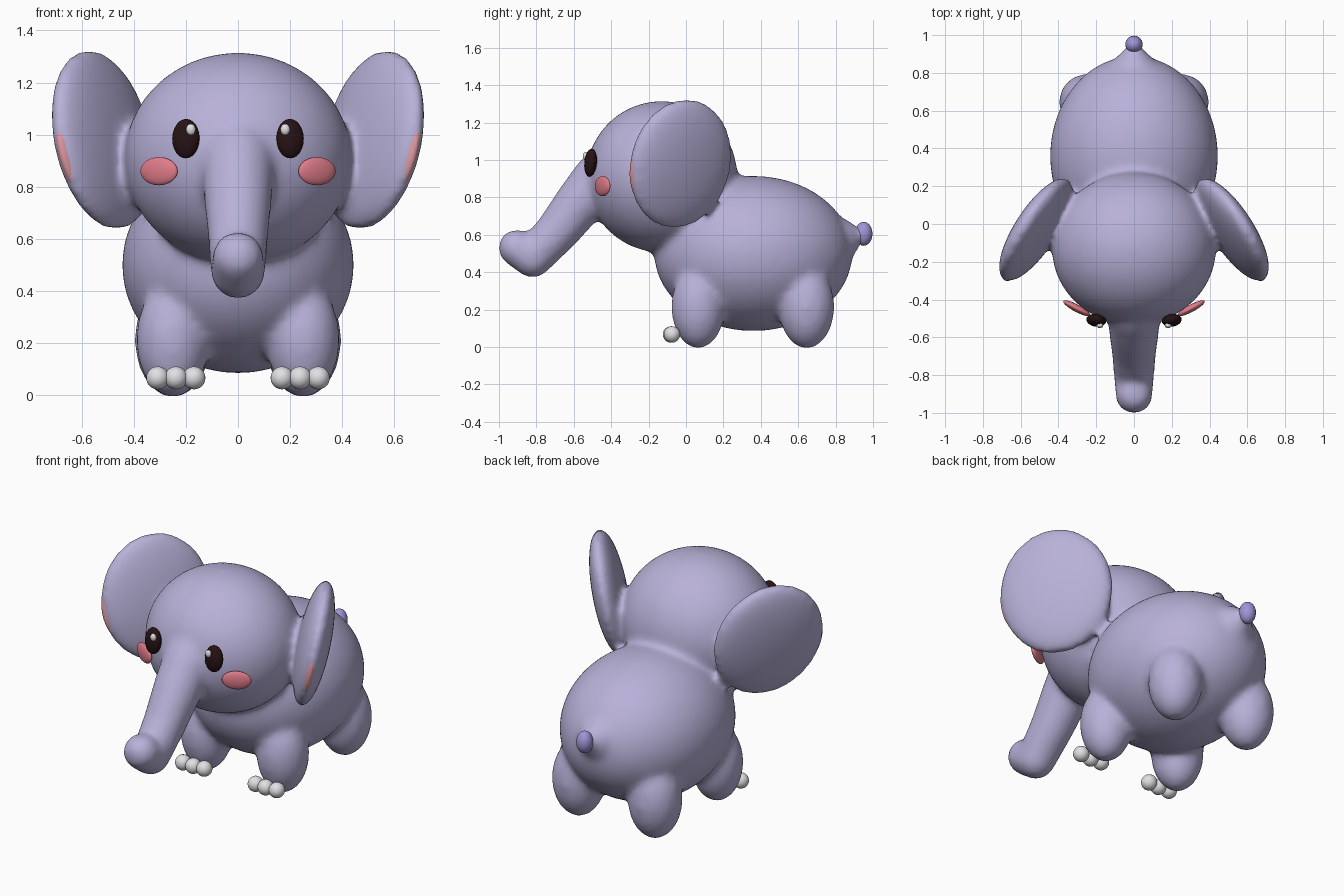
import bpy
import bmesh
from mathutils import Matrix, Vector

cube = bpy.data.objects.get("Cube")
if cube:
    bpy.data.objects.remove(cube, do_unlink=True)


def material(name, rgb):
    mat = bpy.data.materials.new(name)
    mat.use_nodes = True
    colour = (*rgb, 1.0)
    mat.diffuse_color = colour
    bsdf = next(n for n in mat.node_tree.nodes if n.type == "BSDF_PRINCIPLED")
    bsdf.inputs["Base Color"].default_value = colour
    return mat


lavender = material("lavender skin", (0.48, 0.44, 0.69))
violet = material("violet tail tip", (0.34, 0.30, 0.67))
rose = material("rose cheek", (0.74, 0.20, 0.25))
pink = material("pink ear lining", (0.72, 0.32, 0.36))
dark = material("dark eye", (0.02, 0.006, 0.007))
white = material("white", (0.75, 0.75, 0.78))


def unit_ball(segments):
    bm = bmesh.new()
    bmesh.ops.create_uvsphere(bm, u_segments=segments, v_segments=segments // 2, radius=1)
    mesh = bpy.data.meshes.new("unit_ball")
    bm.to_mesh(mesh)
    bm.free()
    return mesh


SMALL, LARGE = unit_ball(24), unit_ball(56)


def blob(bm, loc, radii, side=1, yaw=0.0, tilt=0.0, shift=(0, 0, 0), ball=SMALL):
    """Add an ellipsoid; side -1 mirrors it across the middle plane."""
    mesh = ball.copy()
    mesh.transform(Matrix.Diagonal((side, 1, 1, 1)) @ Matrix.Translation(loc)
                   @ Matrix.Rotation(yaw, 4, "Z") @ Matrix.Rotation(tilt, 4, "X")
                   @ Matrix.Translation(shift) @ Matrix.Diagonal((*radii, 1)))
    bm.from_mesh(mesh)
    bpy.data.meshes.remove(mesh)


def chain(bm, points, steps=7):
    """Sweep a tapering round limb through (y, z, radius) points."""
    for a, b in zip(points, points[1:]):
        for i in range(1, steps + 1):
            y, z, r = Vector(a).lerp(Vector(b), i / steps)
            blob(bm, (0, y, z), (r, r, r))


def finish(bm, name, mat):
    bmesh.ops.recalc_face_normals(bm, faces=bm.faces)
    mesh = bpy.data.meshes.new(name)
    bm.to_mesh(mesh)
    bm.free()
    mesh.materials.append(mat)
    mesh.shade_smooth()
    obj = bpy.data.objects.new(name, mesh)
    bpy.context.collection.objects.link(obj)
    return obj


def part(name, mat, *args, **kwargs):
    bm = bmesh.new()
    blob(bm, *args, **kwargs)
    finish(bm, name, mat)


EAR = (0.52, -0.03, 0.98)
EAR_YAW, EAR_TILT = -1.0, -0.2

# Skin: torso, head, legs, ears, trunk and tail fused into one soft surface
bm = bmesh.new()
blob(bm, (0, 0.36, 0.50), (0.445, 0.53, 0.415), ball=LARGE)
blob(bm, (0, -0.13, 0.91), (0.435, 0.405, 0.405), ball=LARGE)
for side in (1, -1):
    blob(bm, (0.25, 0.065, 0.215), (0.142, 0.145, 0.225), side)
    blob(bm, (0.25, 0.645, 0.215), (0.148, 0.15, 0.225), side)
    blob(bm, EAR, (0.32, 0.09, 0.355), side, EAR_YAW, EAR_TILT, ball=LARGE)
chain(bm, [(-0.42, 0.93, 0.15), (-0.47, 0.89, 0.143), (-0.57, 0.77, 0.133),
           (-0.675, 0.633, 0.12), (-0.82, 0.475, 0.106), (-0.905, 0.53, 0.1)])
chain(bm, [(0.80, 0.57, 0.13), (0.87, 0.585, 0.065), (0.94, 0.60, 0.04)])
skin = finish(bm, "elephant_skin", lavender)
remesh = skin.modifiers.new("fuse", "REMESH")
remesh.mode = "VOXEL"
remesh.voxel_size = 0.018
remesh.use_smooth_shade = True
soften = skin.modifiers.new("soften", "SMOOTH")
soften.factor = 0.5
soften.iterations = 16

# Apply the fusing so that the finished skin carries its material
graph = bpy.context.evaluated_depsgraph_get()
fused = bpy.data.meshes.new_from_object(skin.evaluated_get(graph))
skin.modifiers.clear()
skin.data = fused
fused.materials.clear()
fused.materials.append(lavender)
fused.shade_smooth()

# Tail tip
part("tail_tip", violet, (0, 0.95, 0.605), (0.046, 0.047, 0.064))

# Paired details
for side, label in ((1, "left"), (-1, "right")):
    part(label + "_ear_lining", pink, EAR, (0.245, 0.06, 0.26), side,
         EAR_YAW, EAR_TILT, shift=(0.07, 0, -0.02), ball=LARGE)
    part(label + "_eye", dark, (0.2, -0.51, 0.985), (0.053, 0.033, 0.076), side, 0.15, -0.1)
    part(label + "_eye_glint", white, (0.181, -0.537, 1.02), (0.018, 0.014, 0.022), side)
    part(label + "_cheek", rose, (0.303, -0.446, 0.86), (0.081, 0.02, 0.054), side, 0.49)
    for i, x in enumerate((0.169, 0.238, 0.308)):
        y = -0.08 if i == 1 else -0.075
        part(f"{label}_toe_{i + 1}", white, (x, y, 0.067), (0.044, 0.044, 0.044), side)
